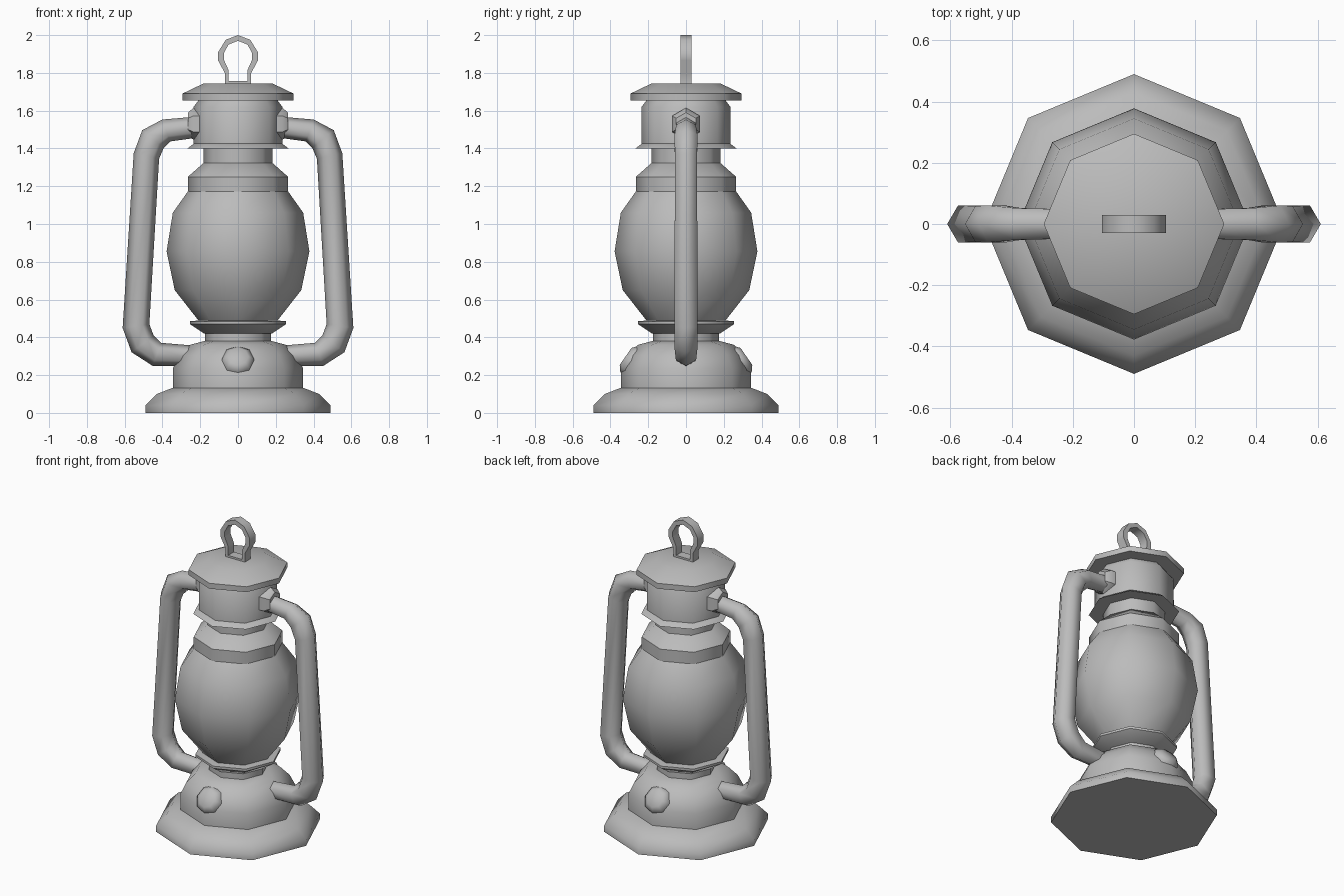
import bpy, bmesh
from math import sin, cos, pi, radians
from mathutils import Vector, Matrix

cube = bpy.data.objects.get("Cube")
if cube:
    bpy.data.objects.remove(cube, do_unlink=True)

grey = bpy.data.materials.new("plain grey")
grey.use_nodes = True
colour = (0.5, 0.5, 0.5, 1)
grey.diffuse_color = colour
grey.node_tree.nodes["Principled BSDF"].inputs["Base Color"].default_value = colour


def finish(name, bm, angle=50):
    bmesh.ops.recalc_face_normals(bm, faces=bm.faces)
    mesh = bpy.data.meshes.new(name)
    bm.to_mesh(mesh)
    bm.free()
    mesh.materials.append(grey)
    obj = bpy.data.objects.new(name, mesh)
    bpy.context.collection.objects.link(obj)
    bpy.ops.object.select_all(action='DESELECT')
    obj.select_set(True)
    bpy.context.view_layer.objects.active = obj
    bpy.ops.object.shade_smooth_by_angle(angle=radians(angle))
    return obj


def skin(bm, rings, closed=False):
    """Join equal rings of points with quads; cap the ends unless closed."""
    loops = [[bm.verts.new(p) for p in ring] for ring in rings]
    pairs = list(zip(loops, loops[1:]))
    if closed:
        pairs.append((loops[-1], loops[0]))
    else:
        bm.faces.new(loops[0])
        bm.faces.new(loops[-1])
    for a, b in pairs:
        for i in range(len(a)):
            j = (i + 1) % len(a)
            bm.faces.new((a[i], a[j], b[j], b[i]))


def lathe(name, profile, sides=8, matrix=Matrix(), angle=50):
    """Turn (radius, height) points around z, then place with a matrix."""
    bm = bmesh.new()
    skin(bm, [[matrix @ Vector((r * cos(2 * pi * i / sides), r * sin(2 * pi * i / sides), z))
               for i in range(sides)] for r, z in profile])
    return finish(name, bm, angle)


def tube(name, path, radii, side, sides=6):
    """Sweep a polygon along an (x, z) path with mitred corners."""
    pts = [Vector((side * x, 0, z)) for x, z in path]
    dirs = [(b - a).normalized() for a, b in zip(pts, pts[1:])]
    rings = []
    across = Vector((0, 1, 0))
    for k, p in enumerate(pts):
        before, after = dirs[max(k - 1, 0)], dirs[min(k, len(dirs) - 1)]
        tangent = (before + after).normalized()
        normal = across.cross(tangent) / tangent.dot(after)
        rings.append([p + radii[k] * (normal * cos(2 * pi * i / sides)
                                      + across * sin(2 * pi * i / sides))
                      for i in range(sides)])
    bm = bmesh.new()
    skin(bm, rings)
    return finish(name, bm, 62)


# Stacked body, bottom to top
lathe("base", [(.49, 0), (.49, .04), (.43, .10), (.34, .135)])
lathe("fuel_tank", [(.345, .13), (.345, .235), (.31, .305), (.255, .36), (.18, .38)])
lathe("burner_neck", [(.175, .37), (.175, .44)])
lathe("globe_plate", [(.18, .42), (.255, .47), (.255, .485), (.20, .49)])
lathe("globe", [(.21, .49), (.335, .65), (.378, .855), (.345, 1.06), (.26, 1.18)])
lathe("globe_collar", [(.265, 1.17), (.265, 1.25), (.18, 1.325)], angle=46)
lathe("chimney_neck", [(.183, 1.30), (.183, 1.42)])
lathe("chimney_flange", [(.268, 1.40), (.235, 1.425)])
lathe("chimney", [(.235, 1.41), (.235, 1.62), (.205, 1.66)])
lathe("lid", [(.295, 1.655), (.295, 1.69), (.18, 1.745)])

# Side tubes and the nuts that hold them
frame_path = [(.20, 1.515), (.38, 1.495), (.45, 1.45), (.485, 1.36),
              (.54, .46), (.505, .365), (.43, .31), (.22, .30)]
frame_radii = [.055, .06, .07, .068, .07, .07, .062, .055]
for side, label in ((1, "left"), (-1, "right")):
    tube(label + "_frame_tube", frame_path, frame_radii, side)
    turn = Matrix.Translation((side * .19, 0, 1.53)) @ Matrix.Rotation(side * pi / 2, 4, 'Y')
    lathe(label + "_tube_nut", [(.085, 0), (.085, .045), (.06, .075)], 6, turn, 40)

# Filler caps on the sloping shoulder of the tank
for side, label in ((-1, "front"), (1, "back")):
    axis = Vector((0, side * .82, .57))
    place = Matrix.Translation((0, side * .295, .282)) @ axis.to_track_quat('Z', 'Y').to_matrix().to_4x4()
    lathe(label + "_filler_cap", [(.085, -.05), (.085, .005), (.055, .03)], 8, place)

# Hanging loop: matching outer and inner outlines, mirrored across x
outer = [(.07, 1.74), (.07, 1.80), (.105, 1.865), (.105, 1.91), (.065, 1.975), (0, 2)]
inner = [(.05, 1.757), (.05, 1.815), (.075, 1.87), (.075, 1.905), (.05, 1.95), (0, 1.97)]


def mirrored(half):
    return half + [(-x, z) for x, z in half[-2::-1]]


bm = bmesh.new()
skin(bm, [[(ox, -.03, oz), (ox, .03, oz), (ix, .03, iz), (ix, -.03, iz)]
          for (ox, oz), (ix, iz) in zip(mirrored(outer), mirrored(inner))], closed=True)
finish("hanging_loop", bm)
